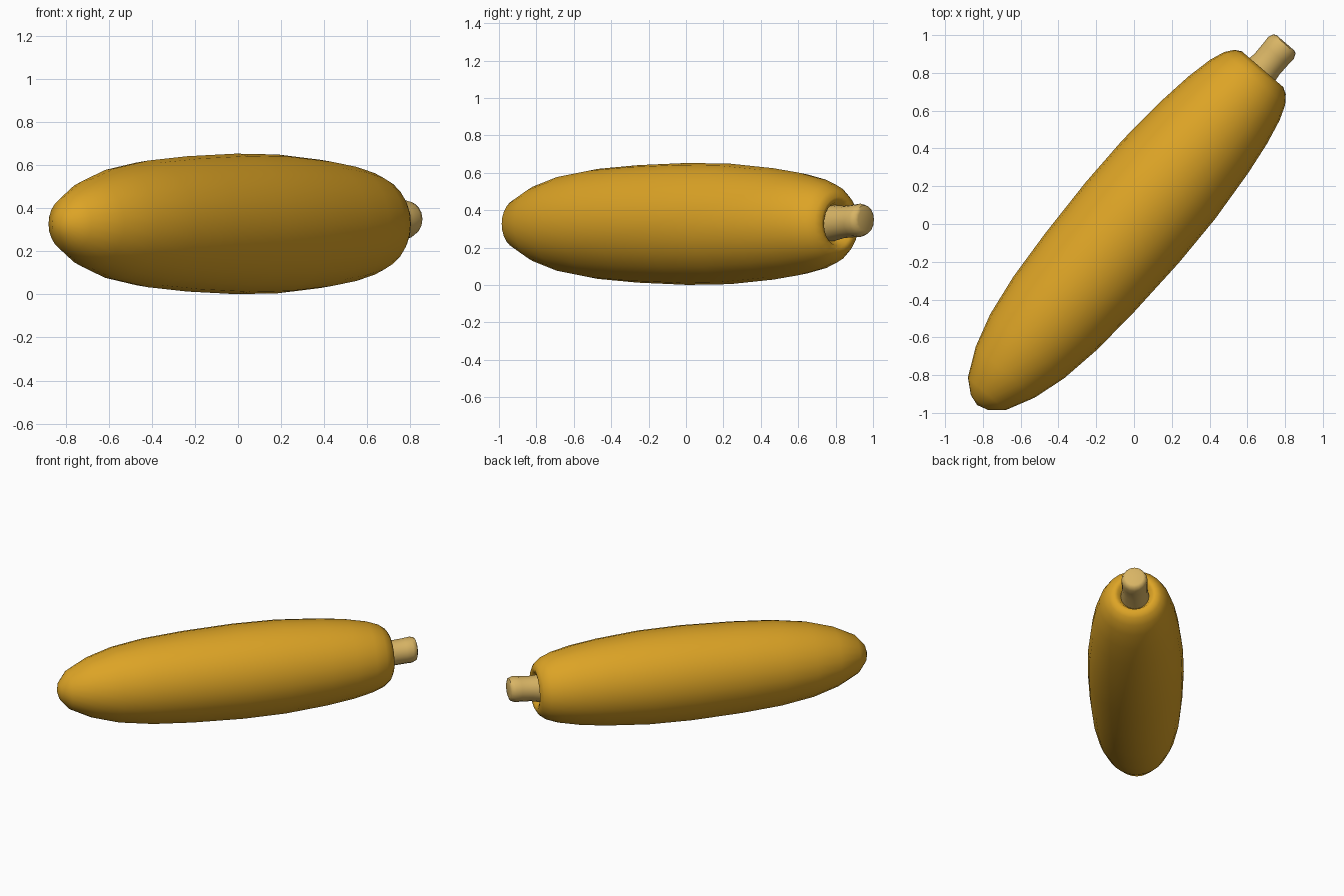
import bpy, bmesh, math
from mathutils import Vector

if "Cube" in bpy.data.objects:
    bpy.data.objects.remove(bpy.data.objects["Cube"])

ANGLE = math.radians(49.2)      # direction the squash lies in
U = Vector((math.cos(ANGLE), math.sin(ANGLE), 0))
V = Vector((-math.sin(ANGLE), math.cos(ANGLE), 0))
Z = Vector((0, 0, 1))


def material(name, rgb):
    m = bpy.data.materials.new(name)
    m.diffuse_color = (*rgb, 1)
    m.use_nodes = True
    m.node_tree.nodes["Principled BSDF"].inputs["Base Color"].default_value = m.diffuse_color
    return m


def lathe(name, rings, sides, centre, mat, sharp):
    """Loft circular rings (s along the axis, radius) with closed ends."""
    bm = bmesh.new()
    loops = []
    for s, r in rings:
        t, z = centre(s)
        c = U * s + V * t + Z * z
        if r == 0:
            loops.append([bm.verts.new(c)])
        else:
            loops.append([bm.verts.new(c + (V * math.cos(a) + Z * math.sin(a)) * r)
                          for a in (2 * math.pi * i / sides for i in range(sides))])
    for a, b in zip(loops, loops[1:]):
        for i in range(sides):
            j = (i + 1) % sides
            quad = [a[i % len(a)], a[j % len(a)], b[j % len(b)], b[i % len(b)]]
            bm.faces.new(list(dict.fromkeys(quad)))
    bmesh.ops.recalc_face_normals(bm, faces=bm.faces)
    me = bpy.data.meshes.new(name)
    bm.to_mesh(me)
    bm.free()
    ob = bpy.data.objects.new(name, me)
    bpy.context.collection.objects.link(ob)
    me.materials.append(mat)
    bpy.context.view_layer.objects.active = ob
    ob.select_set(True)
    bpy.ops.object.shade_smooth_by_angle(angle=math.radians(sharp))
    ob.select_set(False)
    return ob


skin = material("golden skin", (0.72, 0.37, 0.019))
wood = material("pale stem", (0.69, 0.46, 0.13))

# Body: blunt tip, fat middle, dimpled stem end
body = [(-1.268, 0), (-1.25, 0.06), (-1.19, 0.132), (-1.04, 0.206), (-0.86, 0.259),
        (-0.63, 0.294), (-0.35, 0.314), (0, 0.326), (0.3, 0.322), (0.6, 0.298),
        (0.78, 0.274), (0.92, 0.244), (1.0, 0.214), (1.045, 0.18), (1.065, 0.145),
        (1.058, 0.118), (1.02, 0.095), (0.98, 0.06), (0.97, 0)]
lathe("squash_body", body, 24, lambda s: (0.012 + 0.008 * s, 0.327), skin, 80)

# Stem: short stub with a softened end
stem = [(0.95, 0), (0.95, 0.1), (1.03, 0.096), (1.1, 0.086), (1.17, 0.087), (1.215, 0.089),
        (1.243, 0.078), (1.25, 0.06), (1.25, 0)]
lathe("stem", stem, 16, lambda s: (0.02, 0.327 + 0.08 * (s - 0.97)), wood, 50)
